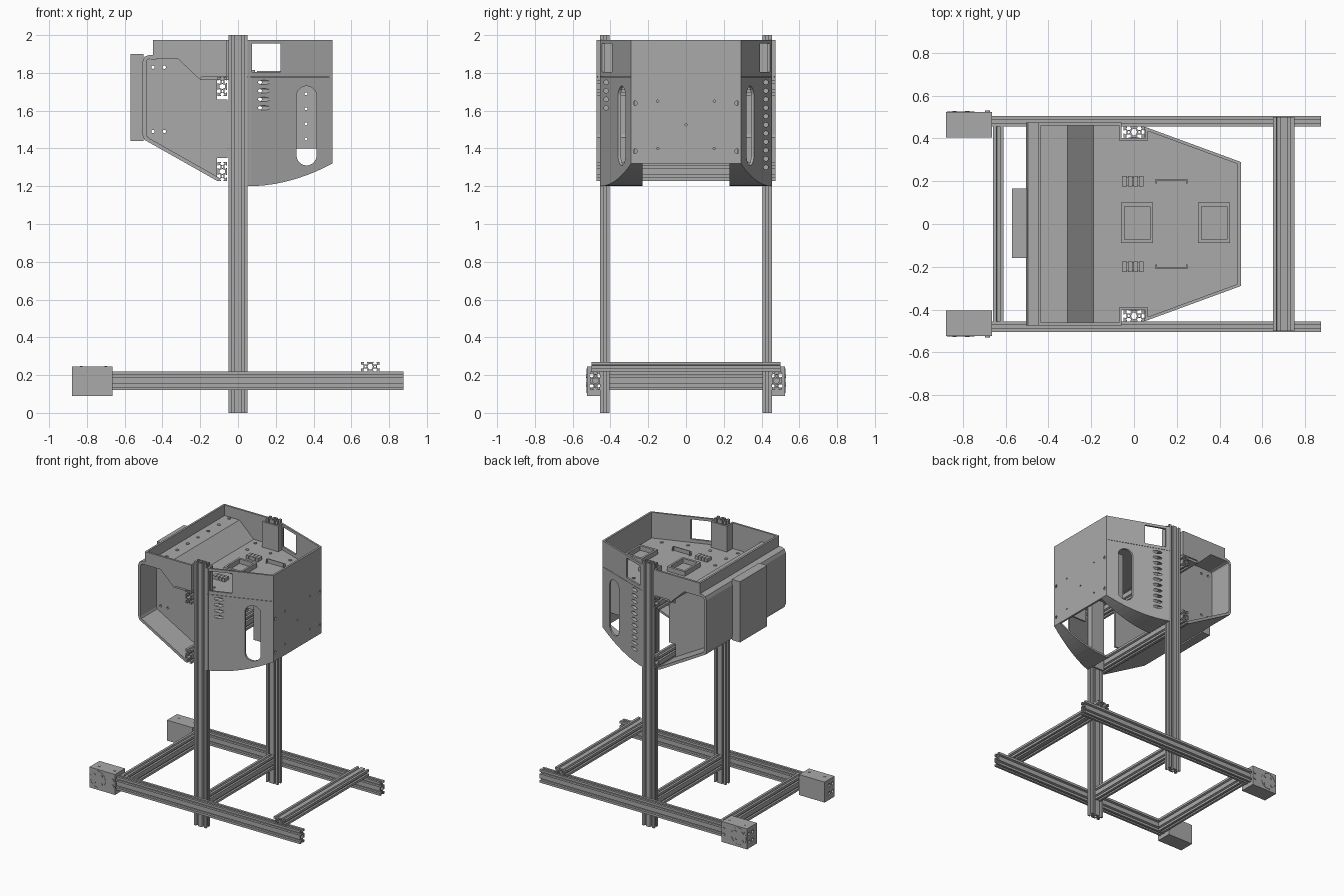
import bpy, bmesh, math

cube = bpy.data.objects.get("Cube")
if cube:
    bpy.data.objects.remove(cube, do_unlink=True)

grey = bpy.data.materials.new("mid grey")
grey.use_nodes = True
grey.diffuse_color = (0.4, 0.4, 0.4, 1)
grey.node_tree.nodes["Principled BSDF"].inputs["Base Color"].default_value = (0.4, 0.4, 0.4, 1)

AXES = {"x": lambda a, b, d: (d, a, b),
        "y": lambda a, b, d: (a, d, b),
        "z": lambda a, b, d: (a, b, d)}


def prism(name, loops, d0, d1, axis="z", warp=None):
    """Extrude an outline (first loop) with holes (other loops) along an axis."""
    bm = bmesh.new()
    edges = []
    for loop in loops:
        vs = [bm.verts.new((a, b, 0)) for a, b in loop]
        edges += [bm.edges.new((vs[i - 1], vs[i])) for i in range(len(vs))]
    bmesh.ops.triangle_fill(bm, use_beauty=True, edges=edges, normal=(0, 0, 1))
    top = bmesh.ops.extrude_face_region(bm, geom=bm.faces[:])["geom"]
    bmesh.ops.translate(bm, vec=(0, 0, 1), verts=[g for g in top if isinstance(g, bmesh.types.BMVert)])
    for v in bm.verts:
        a, b, t = v.co
        p = AXES[axis](a, b, d0 + t * (d1 - d0))
        v.co = warp(*p) if warp else p
    bmesh.ops.recalc_face_normals(bm, faces=bm.faces[:])
    mesh = bpy.data.meshes.new(name)
    bm.to_mesh(mesh)
    bm.free()
    mesh.materials.append(grey)
    ob = bpy.data.objects.new(name, mesh)
    bpy.context.collection.objects.link(ob)
    return ob


def rect(a0, a1, b0, b1):
    return [(a0, b0), (a1, b0), (a1, b1), (a0, b1)]


def circle(a, b, r, n=12, stretch=0):
    """Circle, or an upright rounded slot when stretched."""
    pts = []
    for i in range(n):
        t = 2 * math.pi * (i + 0.5) / n
        s = math.sin(t)
        pts.append((a + r * math.cos(t), b + r * s + math.copysign(stretch, s)))
    return pts


def box(name, x0, x1, y0, y1, z0, z1):
    return prism(name, [rect(x0, x1, y0, y1)], z0, z1)


def band(path, t):
    """Closed outline of an open path thickened to its left by t."""
    inner = []
    for i, (a, b) in enumerate(path):
        n = []
        for p, q in zip(path[max(i - 1, 0):i + 1], path[max(i, 1) if i == 0 else i:i + 1] or []):
            n.append((p, q))
        segs = [(path[j], path[j + 1]) for j in (i - 1, i) if 0 <= j < len(path) - 1]
        nx = ny = 0
        for p, q in segs:
            l = math.dist(p, q)
            nx -= (q[1] - p[1]) / l / len(segs)
            ny += (q[0] - p[0]) / l / len(segs)
        m = nx * nx + ny * ny
        inner.append((a + t * nx / m, b + t * ny / m))
    return path + inner[::-1]


# Slotted double-width beam section, long side first
CELL = 0.05
SLOT = [(-.0075, 0), (-.0075, .005), (-.013, .005), (-.007, .0145),
        (.007, .0145), (.013, .005), (.0075, .005), (.0075, 0)]


def beam(name, axis, a, b, d0, d1, upright=False):
    w, h, c = 2 * CELL, CELL, CELL / 2
    pts = [(0, 0)]
    pts += [(k + u, v) for k in (c, c + CELL) for u, v in SLOT]
    pts += [(w, 0)] + [(w - v, c + u) for u, v in SLOT]
    pts += [(w, h)] + [(k - u, h - v) for k in (c + CELL, c) for u, v in SLOT]
    pts += [(0, h)] + [(v, c - u) for u, v in SLOT]
    hollow = [(CELL + u, c + v) for u, v in
              ((-.014, 0), (-.007, -.015), (.007, -.015), (.014, 0), (.007, .015), (-.007, .015))]
    loops = [pts, hollow, circle(c, c, .006, 8), circle(c + CELL, c, .006, 8)]
    if upright:
        loops = [[(q, p) for p, q in l] for l in loops]
    return prism(name, [[(a + p, b + q) for p, q in l] for l in loops], d0, d1, axis)


# Frame beams
for side, s in (("front", -1), ("back", 1)):
    beam(side + "_post", "z", -.05, s * .43 - .025, 0, 2)
    beam(side + "_rail", "x", s * .48 - .025, .12, -.665, .875, True)
beam("upper_cross_beam", "y", .65, .22, -.5, .5)
beam("end_cross_beam", "y", -.66, .12, -.455, .455, True)
beam("middle_cross_beam", "y", -.025, .12, -.405, .405, True)
beam("lower_mount_beam", "y", -.108, 1.228, -.475, .475, True)
beam("upper_mount_beam", "y", -.108, 1.678, -.475, .475, True)

# End blocks on the rails
for side, s in (("front", -1), ("back", 1)):
    y0, y1 = sorted((s * .405, s * .525))
    holes = [circle(s * .48 + u, .17 + v, .012) for u in (-.02, .02) for v in (-.03, .03)]
    prism(side + "_end_block", [rect(y0, y1, .09, .245)] + holes, -.88, -.665, "x")
    ring = [circle(-.81, .17, .065, 32), circle(-.81, .17, .061, 32)]
    prism(side + "_block_ring", ring, s * .524, s * .527, "y")
    for u in (-.03, .03):
        for v in (-.03, .03):
            prism(side + "_block_pin", [circle(-.81 + u, .17 + v, .01)], s * .524, s * .528, "y")
    for z in (.15, .195):
        prism(side + "_block_bolt", [circle(-.685, z, .012)], s * .524, s * .53, "y")
    for x in (-.83, -.7):
        prism(side + "_block_top_bolt", [circle(x, s * .478, .008)], .244, .248)

# Rear housing shell, open at both ends
SHELL = [(-.19, 1.78), (-.31, 1.895), (-.47, 1.895), (-.495, 1.885), (-.505, 1.86),
         (-.505, 1.47), (-.495, 1.445), (-.45, 1.42), (-.11, 1.228)]
prism("rear_housing", [band(SHELL, .02)], -.475, .475, "y")
box("rear_box", -.57, -.5, -.16, .165, 1.44, 1.9)

# Housing inner plates with notches for the mount beams
PLATE = [(-.49, 1.47), (-.49, 1.87), (-.31, 1.885), (-.2, 1.775), (-.112, 1.775), (-.112, 1.66),
         (-.055, 1.66), (-.055, 1.35), (-.112, 1.35), (-.112, 1.245), (-.44, 1.43)]
plate_holes = [circle(x, z, .009) for x in (-.45, -.39) for z in (1.49, 1.83)]


def wall_y(x):
    return .455 - .165 * (x - .05) / .45


def arc_z(x):
    return 1.2 + .12 * ((x - .05) / .45) ** 2


ARC = [(.05 + .045 * i, arc_z(.05 + .045 * i)) for i in range(11)]

for side, s in (("front", -1), ("back", 1)):
    prism(side + "_housing_plate", [PLATE] + plate_holes, s * .27, s * .285, "y")

    # Slanted tub walls: slotted lower part, windowed rim
    slant = lambda x, d, z: (x, s * (wall_y(x) - .015 * d), z)
    lower = prism(side + "_slanted_wall", [ARC + [(.5, 1.778), (.05, 1.778)],
                  circle(.363, 1.52, .053, 24, .157)], 0, 1, "y", slant)
    prism(side + "_slanted_rim", [rect(.05, .5, 1.78, 1.975), rect(.075, .225, 1.805, 1.955)],
          0, 1, "y", slant)

    # Row of holes drilled lengthwise through the slanted wall
    for i in range(11):
        cutter = prism("hole_cutter", [circle(s * .423, 1.3 + .045 * i, .012)], .04, .24, "x")
        cutter.hide_render = True
        mod = lower.modifiers.new("hole", "BOOLEAN")
        mod.operation, mod.solver, mod.object = "DIFFERENCE", "EXACT", cutter
    bpy.context.view_layer.update()
    cut = bpy.data.meshes.new_from_object(lower.evaluated_get(bpy.context.evaluated_depsgraph_get()))
    helpers = [m.object for m in lower.modifiers]
    lower.modifiers.clear()
    lower.data = cut
    for h in helpers:
        bpy.data.objects.remove(h, do_unlink=True)

    # Curved bottom flange
    prism(side + "_bottom_flange", [band(ARC, .015)], 0, 1, "y",
          lambda x, d, z: (x, s * (.23 + d * (wall_y(x) - .235)), z))

    # Straight rim and the pocket around the post
    prism(side + "_straight_rim", [[(-.45, 1.895), (-.31, 1.895), (-.19, 1.78), (-.06, 1.78),
          (-.06, 1.975), (-.45, 1.975)]], s * .46, s * .475, "y")
    prism(side + "_pocket_back", [rect(-.07, .065, 1.78, 1.975)], s * .39, s * .403, "y")
    prism(side + "_pocket_lower_back", [rect(-.05, .065, 1.2, 1.78)], s * .39, s * .403, "y")
    prism(side + "_pocket_outer_side", [rect(-.07, -.058, 1.78, 1.975)], s * .39, s * .475, "y")
    prism(side + "_pocket_inner_side", [rect(.053, .065, 1.2, 1.975)], s * .39, s * .45, "y")

    # Inner panel behind the slot
    prism(side + "_inner_panel", [rect(.28, .485, 1.4, 1.765)] +
          [circle(.36, 1.45 + .08 * i, .008, 8) for i in range(4)], s * .2, s * .212, "y")

    # Deck fittings
    for i in range(4):
        box(side + "_connector", -.055 + .026 * i, -.033 + .026 * i, s * .2 - .025, s * .2 + .025, 1.775, 1.805)
    box(side + "_connector_base", -.055, .045, s * .2 - .02, s * .2 + .02, 1.775, 1.795)
    prism(side + "_cable_clip", [[(.1, s * .19), (.1, s * .21), (.25, s * .21), (.25, s * .19),
          (.243, s * .19), (.243, s * .203), (.107, s * .203), (.107, s * .19)]], 1.775, 1.81)

# End wall of the tub and rear rim
end_holes = [circle(s * y, z, r) for s in (-1, 1) for y, z, r in
             ((.27, 1.64, .012), (.27, 1.385, .012), (.15, 1.65, .006), (.15, 1.4, .006))]
prism("end_wall", [rect(-.29, .29, 1.32, 1.975), circle(0, 1.525, .006)] + end_holes, .485, .5, "x")
box("rear_rim", -.45, -.435, -.475, .475, 1.885, 1.975)

# Deck plate with two raised square frames
half = [(-.2, .465), (-.065, .465), (-.065, .395), (.06, .395), (.06, .44), (.49, .285)]
prism("deck", [half + [(x, -y) for x, y in reversed(half)]], 1.762, 1.78)
for x in (-.06, .3):
    prism("deck_frame", [rect(x, x + .15, -.09, .1), rect(x + .015, x + .135, -.072, .082)], 1.775, 1.815)

# Screws on deck and housing top
spots = [(-.145, .415), (-.13, .295), (-.13, .165), (.035, .34), (.21, .325), (.385, .26)]
for x, y in spots:
    for s in (-1, 1):
        if (y, s) != (.165, 1):
            prism("deck_screw", [circle(x, s * y, .012)], 1.778, 1.785)
for i in range(8):
    prism("housing_screw", [circle(-.38, -.437 + .125 * i, .012)], 1.893, 1.9)
